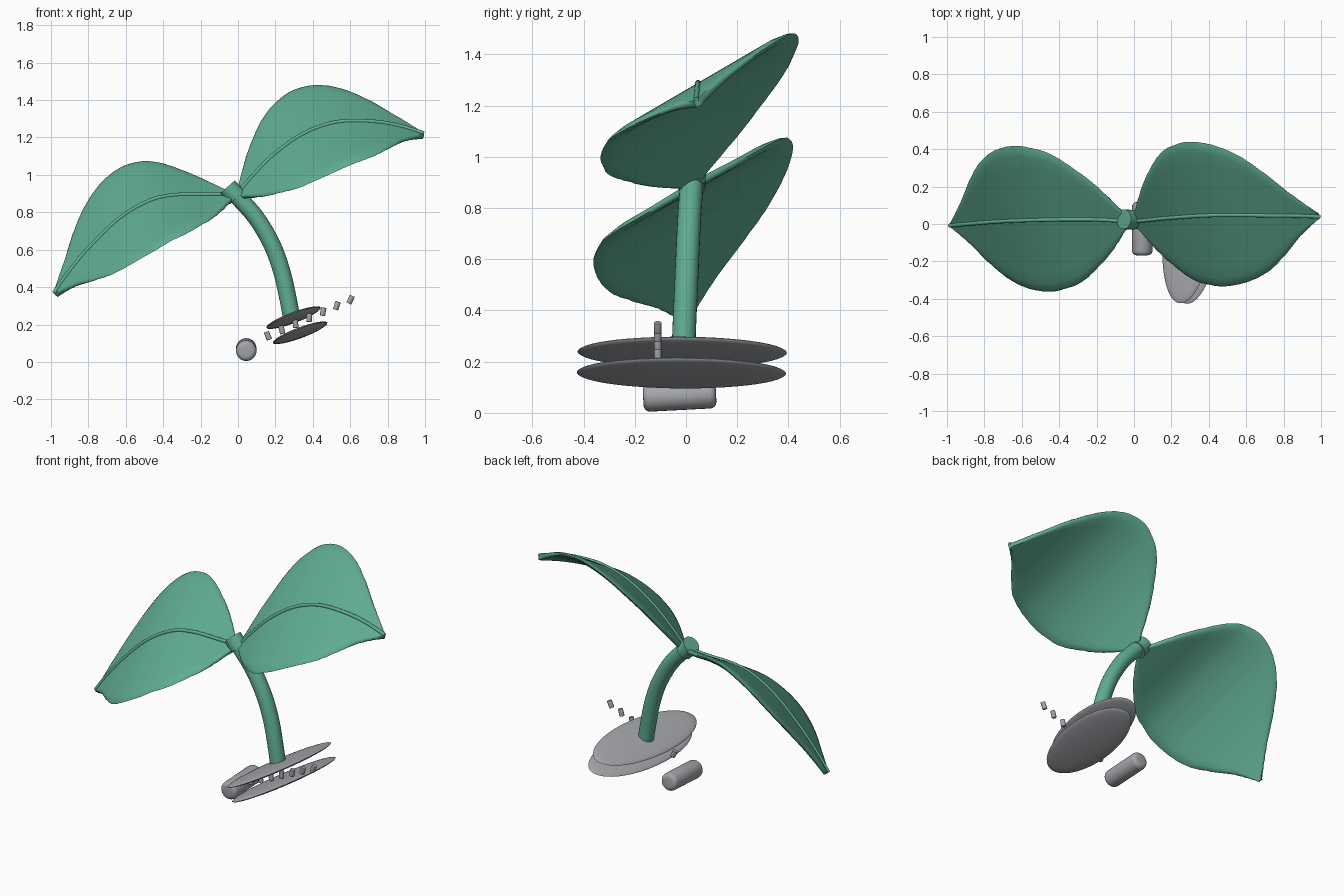
import bpy, bmesh, math
from mathutils import Vector, Matrix

if "Cube" in bpy.data.objects:
    bpy.data.objects.remove(bpy.data.objects["Cube"])


def material(name, rgb):
    m = bpy.data.materials.new(name)
    m.diffuse_color = (*rgb, 1)
    m.use_nodes = True
    m.node_tree.nodes["Principled BSDF"].inputs["Base Color"].default_value = m.diffuse_color
    return m


GREEN = material("leaf green", (0.115, 0.41, 0.285))
GREY = material("metal grey", (0.37, 0.38, 0.405))


def finish(name, bm, mat, angle=40):
    bmesh.ops.recalc_face_normals(bm, faces=bm.faces[:])
    me = bpy.data.meshes.new(name)
    bm.to_mesh(me)
    bm.free()
    me.materials.append(mat)
    ob = bpy.data.objects.new(name, me)
    bpy.context.collection.objects.link(ob)
    bpy.ops.object.select_all(action='DESELECT')
    ob.select_set(True)
    bpy.context.view_layer.objects.active = ob
    bpy.ops.object.shade_smooth_by_angle(angle=math.radians(angle))
    return ob


def smooth(points, n):
    """Catmull-Rom through the points, resampled evenly by length."""
    p = [Vector(q) for q in points]
    p = [2 * p[0] - p[1]] + p + [2 * p[-1] - p[-2]]
    out = []
    for i in range(1, len(p) - 2):
        a, b, c, d = p[i - 1:i + 3]
        for k in range(16):
            t = k / 16
            out.append(0.5 * (2 * b + (c - a) * t + (2 * a - 5 * b + 4 * c - d) * t * t
                              + (3 * b - a - 3 * c + d) * t ** 3))
    out.append(p[-2])
    acc = [0]
    for a, b in zip(out, out[1:]):
        acc.append(acc[-1] + (b - a).length)
    res, j = [], 0
    for k in range(n + 1):
        s = acc[-1] * k / n
        while j < len(out) - 2 and acc[j + 1] < s:
            j += 1
        f = (s - acc[j]) / (acc[j + 1] - acc[j])
        res.append(out[j].lerp(out[j + 1], f))
    return res


def tangent(path, i):
    return (path[min(i + 1, len(path) - 1)] - path[max(i - 1, 0)]).normalized()


def tube(name, path, radius, mat, sides=20):
    bm = bmesh.new()
    rings = []
    for i, c in enumerate(path):
        t = tangent(path, i)
        u = t.cross(Vector((0, 1, 0))).normalized()
        v = t.cross(u)
        rings.append([bm.verts.new(c + radius * (math.cos(a) * u + math.sin(a) * v))
                      for a in (2 * math.pi * k / sides for k in range(sides))])
    for r, q in zip(rings, rings[1:]):
        for k in range(sides):
            m = (k + 1) % sides
            bm.faces.new((r[k], r[m], q[m], q[k]))
    bm.faces.new(rings[0])
    bm.faces.new(rings[-1])
    return finish(name, bm, mat)


# Half width of a leaf along its length (position, width)
WIDTH = [(0, .025), (.07, .14), (.15, .255), (.28, .395), (.37, .44), (.46, .458),
         (.58, .43), (.69, .36), (.77, .275), (.87, .15), (.95, .06), (1, .012)]
WCURVE = smooth([(t, w, 0) for t, w in WIDTH], 200)


def width(t):
    return min(WCURVE, key=lambda q: abs(q.x - t)).y if 0 < t < 1 else WIDTH[-1 if t else 0][1]


def leaf(name, mid, across, thick=0.028, n=60, m=12):
    path = smooth(mid, n)
    across = Vector(across).normalized()
    bm = bmesh.new()
    loops = []
    # closed cross-section with a rounded rim, swept along the midline
    for i, c in enumerate(path):
        w = width(i / n)
        up = across.cross(tangent(path, i)).normalized()
        if up.z < 0:
            up = -up
        ring = []
        for k in range(2 * m):
            a = math.pi * k / m
            s = math.cos(a)
            h = math.copysign(min(1, abs(math.sin(a)) * 2.2), math.sin(a)) if k % m else 0
            ring.append(bm.verts.new(c + across * (s * w) + up * (h * thick / 2)))
        loops.append(ring)
    for r, q in zip(loops, loops[1:]):
        for k in range(2 * m):
            j = (k + 1) % (2 * m)
            bm.faces.new((r[k], r[j], q[j], q[k]))
    bm.faces.new(loops[0])
    bm.faces.new(loops[-1])
    finish(name, bm, GREEN, 60)
    # raised midrib
    rib = []
    for i, c in enumerate(path):
        up = across.cross(tangent(path, i)).normalized()
        rib.append(c + (up if up.z > 0 else -up) * 0.014)
    tube(name + "_midrib", rib, 0.011, GREEN, 10)


# Leaves
leaf("right_leaf",
     [(.005, .02, .89), (.1, .03, 1.0), (.2, .04, 1.1), (.33, .05, 1.195), (.45, .055, 1.25),
      (.57, .055, 1.275), (.73, .052, 1.272), (.86, .05, 1.25), (.99, .045, 1.21)],
     (-.21, .84, .49))
leaf("left_leaf",
     [(-.03, .02, .885), (-.176, .03, .883), (-.337, .032, .88), (-.47, .03, .85), (-.63, .025, .755),
      (-.79, .015, .60), (-.9, .005, .467), (-.975, -.002, .36)],
     (-.21, .85, .48))

# Stem and its collar
tube("stem", smooth([(.287, -.01, .235), (.265, -.006, .35), (.235, 0, .48), (.185, .006, .62),
                     (.105, .013, .76), (.02, .02, .86), (-.05, .025, .93)], 30), .046, GREEN, 24)
tube("stem_collar", smooth([(-.005, .022, .88), (-.055, .025, .934)], 4), .053, GREEN, 24)

# Two thin tilted oval discs under the stem
long_axis = Vector((.13, .99, 0)).normalized()
normal = Vector((-.385, .05, .92)).normalized()
side = long_axis.cross(normal).normalized()
tilt = Matrix((side, long_axis, normal)).transposed().to_4x4()
for name, c in (("upper_disc", (.297, -.015, .237)), ("lower_disc", (.332, -.018, .156))):
    bm = bmesh.new()
    bmesh.ops.create_uvsphere(bm, u_segments=48, v_segments=16, radius=1)
    bm.transform(Matrix.Translation(c) @ tilt @ Matrix.Diagonal((.148, .412, .021, 1)))
    finish(name, bm, GREY)


def rod(name, centre, radius, length, rotation, bevel):
    bm = bmesh.new()
    bmesh.ops.create_cone(bm, cap_ends=True, segments=24, radius1=radius, radius2=radius, depth=length)
    rim = [e for e in bm.edges if any(len(f.verts) > 4 for f in e.link_faces)]
    bmesh.ops.bevel(bm, geom=rim, offset=bevel, segments=4, affect='EDGES', profile=.5)
    bm.transform(Matrix.Translation(centre) @ rotation)
    finish(name, bm, GREY)


# Rounded roller lying front to back
rod("roller", (.044, -.025, .066), .055, .285, Matrix.Rotation(math.radians(93), 4, 'X'), .025)

# Row of small pegs, fanning outward
for i in range(7):
    f = i / 6
    rod(f"peg_{i + 1}", (.16 + .442 * f, -.11, .14 + .193 * f), .0145, .045,
        Matrix.Rotation(math.radians(-22 + 47 * f), 4, 'Y'), .003)
